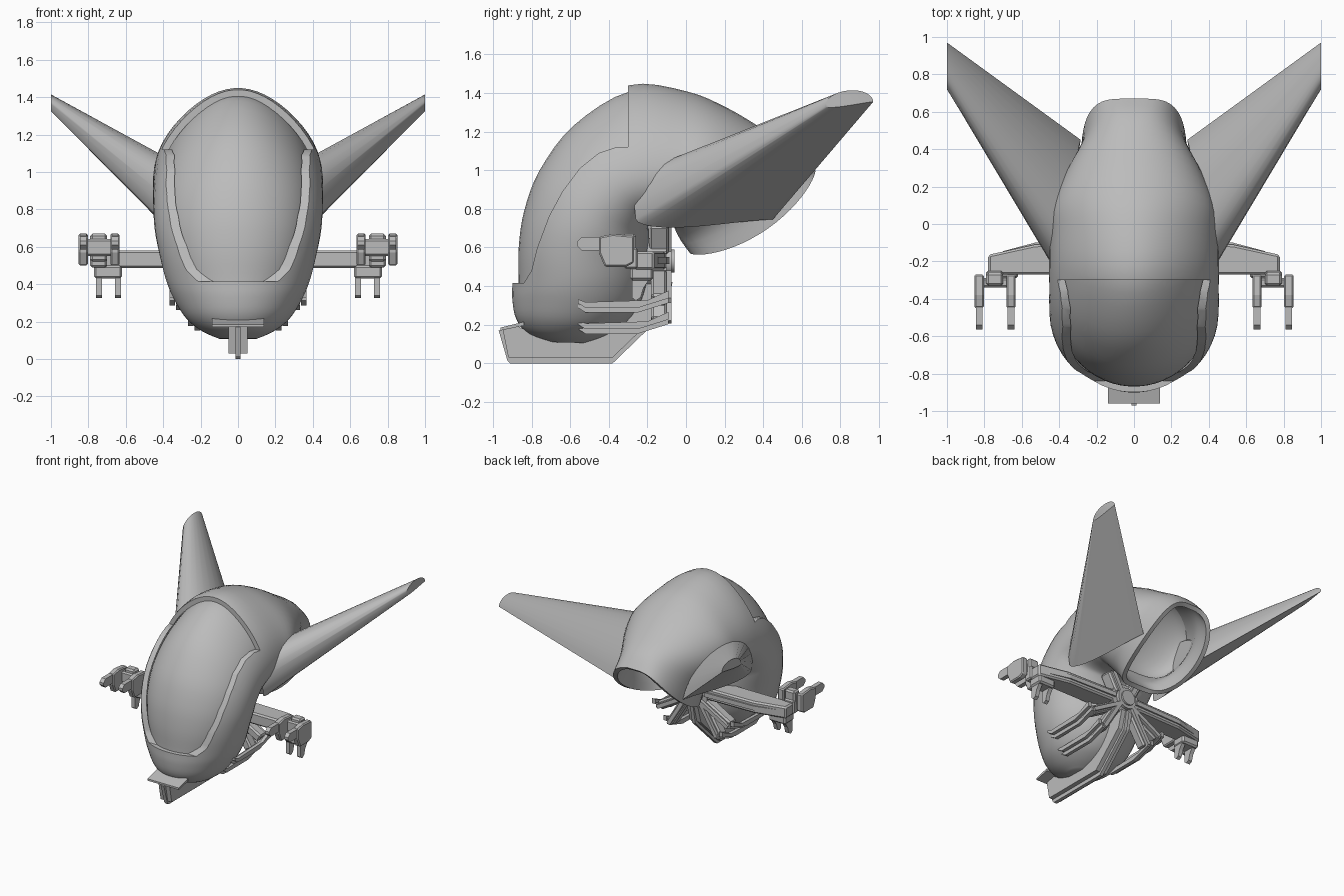
import bpy, bmesh, math
from mathutils import Vector

if "Cube" in bpy.data.objects:
    bpy.data.objects.remove(bpy.data.objects["Cube"])

grey = bpy.data.materials.new("hull_grey")
grey.diffuse_color = (0.5, 0.5, 0.5, 1)
grey.use_nodes = True
grey.node_tree.nodes["Principled BSDF"].inputs["Base Color"].default_value = grey.diffuse_color


def make(name, verts, faces, mirror=False, smooth=False, bevel=0):
    me = bpy.data.meshes.new(name)
    me.from_pydata([tuple(v) for v in verts], [], faces)
    bm = bmesh.new()
    bm.from_mesh(me)
    bmesh.ops.recalc_face_normals(bm, faces=bm.faces)
    bm.to_mesh(me)
    bm.free()
    me.materials.append(grey)
    ob = bpy.data.objects.new(name, me)
    bpy.context.collection.objects.link(ob)
    if bevel:
        b = ob.modifiers.new("bevel", 'BEVEL')
        b.width, b.segments = bevel, 1
    if mirror:
        m = ob.modifiers.new("mirror", 'MIRROR')
        m.use_mirror_merge = False
    if smooth:
        shade(ob)
    return ob


def shade(ob, angle=35):
    bpy.ops.object.select_all(action='DESELECT')
    ob.select_set(True)
    bpy.context.view_layer.objects.active = ob
    bpy.ops.object.shade_smooth_by_angle(angle=math.radians(angle))


def loft(rings, cap_start=True, cap_end=True):
    n = len(rings[0])
    verts = [p for r in rings for p in r]
    faces = [(i * n + j, i * n + (j + 1) % n, (i + 1) * n + (j + 1) % n, (i + 1) * n + j)
             for i in range(len(rings) - 1) for j in range(n)]
    if cap_start:
        faces.append(tuple(range(n)))
    if cap_end:
        faces.append(tuple(range(len(verts) - n, len(verts))))
    return verts, faces


def prism(name, pts, axis, lo, hi, **kw):
    """Extrude a 2D outline along x (pts are y,z), y (x,z) or z (x,y)."""
    def p3(p, d):
        q = list(p)
        q.insert(axis, d)
        return q
    return make(name, *loft([[p3(p, lo) for p in pts], [p3(p, hi) for p in pts]]), **kw)


def box(name, x0, x1, y0, y1, z0, z1, **kw):
    return prism(name, [(x0, y0), (x1, y0), (x1, y1), (x0, y1)], 2, z0, z1, **kw)


def bar(name, a, b, w, d, **kw):
    """Box from a to b, w wide across and d deep along y."""
    a, b = Vector(a), Vector(b)
    u = (b - a).normalized().cross(Vector((0, 1, 0))).normalized() * w / 2
    v = Vector((0, d / 2, 0))
    rings = [[p + u + v, p - u + v, p - u - v, p + u - v] for p in (a, b)]
    return make(name, *loft(rings), **kw)


# hull sections: outer y,z, inner y,z, half width, egg shape, rim sag
SECT = [
    (-.70, .11, -.52, .105, .10, 0, 0), (-.82, .155, -.42, .14, .19, 0, 0),
    (-.88, .23, -.32, .20, .275, 0, 0), (-.90, .33, -.24, .30, .34, 0, 0),
    (-.90, .42, -.20, .42, .385, 0, 0), (-.90, .60, -.19, .52, .42, 0, 0),
    (-.87, .80, -.19, .60, .445, .05, 0), (-.785, 1.02, -.19, .67, .45, .12, 0),
    (-.60, 1.26, -.19, .72, .44, .22, 0), (-.30, 1.44, -.15, .74, .43, .28, 0),
    (.00, 1.41, -.09, .74, .435, .2, 0), (.22, 1.32, -.07, .73, .44, .08, 0),
    (.42, 1.20, -.06, .70, .39, .03, .02), (.58, 1.10, -.03, .64, .30, 0, .06),
    (.67, 1.00, .02, .57, .28, 0, .10)]


def section(i, t):
    p = [SECT[max(0, min(len(SECT) - 1, i + k))] for k in (-1, 0, 1, 2)]
    return [0.5 * (2 * b + (c - a) * t + (2 * a - 5 * b + 4 * c - d) * t * t
                   + (3 * b - a - 3 * c + d) * t ** 3) for a, b, c, d in zip(*p)]


def hull_rings(first, last, inset_front=0, inset_side=0, n=48, steps=4):
    out = []
    for k in range(int(first * steps), int(last * steps) + 1):
        oy, oz, iy, iz, w, egg, sag = section(k // steps, k % steps / steps)
        mid = Vector((0, (oy + iy) / 2, (oz + iz) / 2))
        half = Vector((0, oy, oz)) - mid
        half *= 1 - inset_front / half.length
        w -= inset_side
        # the underside between the wings is squarer
        square = .5 * max(0, math.sin(math.pi * max(0, min(1, (k / steps - 6.5) / 6.5))))
        ring = []
        for j in range(n):
            a = 2 * math.pi * (j + .5) / n
            s, c = math.sin(a), math.cos(a)
            power = 1 - 4 * sag - (square if c < 0 else 0)
            e = egg * (c if c > 0 else c * abs(s))
            x = math.copysign(abs(s) ** power, s) * w * (1 - e)
            p = mid + half * c + Vector((x, 0, 0))
            p += Vector((0, .6, -1)) * sag * abs(s) ** 1.5
            ring.append(p)
        out.append(ring)
    return out


# hull shell with open tail and window cutout
hull = make("hull", *loft(hull_rings(0, 14), True, False))
sol = hull.modifiers.new("shell", 'SOLIDIFY')
sol.thickness, sol.offset = .035, -1
cutter = prism("window_cutter", [(-.3, 1.7), (-.3, 1.12), (-.36, 1.12), (-.45, 1.09), (-.55, 1.01),
               (-.64, .89), (-.71, .76), (-.77, .6), (-.80, .48), (-.84, .415),
               (-1.2, .415), (-1.2, 1.7)], 0, -1, 1)
cut = hull.modifiers.new("cut", 'BOOLEAN')
cut.operation, cut.solver, cut.object = 'DIFFERENCE', 'EXACT', cutter
bpy.context.view_layer.objects.active = hull
for m in ("shell", "cut"):
    bpy.ops.object.modifier_apply(modifier=m)
bpy.data.objects.remove(cutter)
shade(hull)

# canopy bubble
make("canopy", *loft(hull_rings(3, 9.5, .033, .05)), smooth=True)

# domed wall closing the tail duct
ring = hull_rings(11.5, 11.5, .025, .025)[0]
mid = sum(ring, Vector()) / len(ring)
push = Vector((0, -.17, .05))
dome = [[mid + (p - mid) * math.cos(a) + push * math.sin(a) for p in ring]
        for a in [math.pi / 2 * k / 8 for k in range(8)]]
make("duct_wall", *loft(dome, False, True), smooth=True)


# swept wings: rounded leading edge, sharp trailing edge
def wing_ring(lead, top, trail, n=14):
    lead, top, trail = Vector(lead), Vector(top), Vector(trail)
    mid = (lead + trail) / 2
    up, out = top - mid, lead - mid
    angles = [math.pi * k / n for k in range(n + 1)]
    arc = [mid + out * math.cos(a) + up * math.sin(a) for a in angles]
    low = [mid + out * math.cos(a) - up * .2 * math.sin(a) * (1 + math.cos(a)) / 2
           for a in reversed(angles[1:-1])]
    return arc + low


root = wing_ring((.405, -.26, .745), (.37, .02, 1.07), (.285, .45, .745))
tip = wing_ring((1, .72, 1.33), (1, .84, 1.413), (1, .97, 1.355))
make("wing", *loft([root, tip]), mirror=True, smooth=True)


# rear hub
def disc(name, r, y0, y1, n):
    prism(name, [(r * math.cos(2 * math.pi * (k + .5) / n), .53 + r * math.sin(2 * math.pi * (k + .5) / n))
                 for k in range(n)], 1, y0, y1, smooth=True)


disc("hub_plate", .13, -.24, -.1, 8)
disc("hub_ring", .085, -.11, -.075, 24)
disc("hub_cap", .06, -.08, -.06, 24)

# side arms with raised spine
prism("side_arm", [(.08, -.27), (.78, -.27), (.78, -.165), (.53, -.11), (.08, -.1)], 2, .485, .58,
      mirror=True, bevel=.012)
prism("arm_spine", [(.1, -.2), (.7, -.2), (.7, -.145), (.53, -.1), (.1, -.085)], 2, .515, .55, mirror=True)

# upper stubs and lower radial struts from the hub
bar("upper_strut", (.05, -.14, .58), (.13, -.14, .73), .09, .1, mirror=True, bevel=.012)
bar("upper_strut_rib", (.05, -.1, .58), (.125, -.1, .72), .035, .05, mirror=True)
for label, x, z in (("outer", .335, .295), ("inner", .235, .185)):
    bar(label + "_strut", (.06, -.14, .47), (x - .02, -.14, z + .03), .07, .08, mirror=True, bevel=.012)
    bar(label + "_strut_rib", (.06, -.1, .47), (x - .02, -.1, z + .03), .03, .05, mirror=True)
    # forward pointing rods at the strut ends
    for dx, dz, name in ((-.017, -.012, "_rod_a"), (.017, .012, "_rod_b")):
        h = z + dz
        prism(label + name, [(-.09, h + .07), (-.2, h + .02), (-.52, h + .01), (-.56, h + .025),
              (-.56, h + .005), (-.52, h - .02), (-.25, h - .02), (-.09, h + .03)],
              0, x + dx - .014, x + dx + .014, mirror=True)

# keel
KEEL = [(-.92, .03), (-.38, .03), (-.12, .28), (-.08, .42), (-.2, .46), (-.25, .3), (-.5, .13),
        (-.85, .18), (-.88, .2), (-.95, .18)]
prism("keel", KEEL, 0, -.05, .05)
prism("keel_ridge", [(-.97, .17), (-.925, .015), (-.91, 0), (-.38, 0), (-.1, .27), (-.07, .42),
      (-.2, .42), (-.4, .1), (-.88, .1), (-.9, .19)], 0, -.014, .014)
prism("keel_front_plate", [(-.96, .17), (-.96, .185), (-.84, .215), (-.84, .195)], 0, -.14, .14)

# gun pods at the arm ends
box("pod_bracket", .70, .79, -.32, -.25, .49, .6, mirror=True, bevel=.01)
box("pod_core", .70, .79, -.33, -.26, .52, .67, mirror=True, bevel=.012)
box("pod_crossbar", .65, .84, -.34, -.29, .55, .64, mirror=True, bevel=.01)
for i, x in enumerate((.658, .828)):
    prism("pod_cheek_%d" % i, [(-.27, .66), (-.27, .52), (-.31, .5), (-.42, .5), (-.45, .57),
          (-.45, .655), (-.38, .67)], 0, x - .025, x + .025, mirror=True, bevel=.008)
    prism("pod_barrel_%d" % i, [(-.44, .655), (-.54, .655), (-.565, .63), (-.565, .61), (-.54, .585),
          (-.44, .585)], 0, x - .018, x + .018, mirror=True)
# lower claws
box("claw_base", .62, .77, -.29, -.17, .43, .5, mirror=True, bevel=.012)
for i, x in enumerate((.642, .742)):
    prism("claw_%d" % i, [(-.28, .45), (-.28, .34), (-.26, .325), (-.235, .34), (-.22, .39), (-.18, .45)],
          0, x - .016, x + .016, mirror=True)
